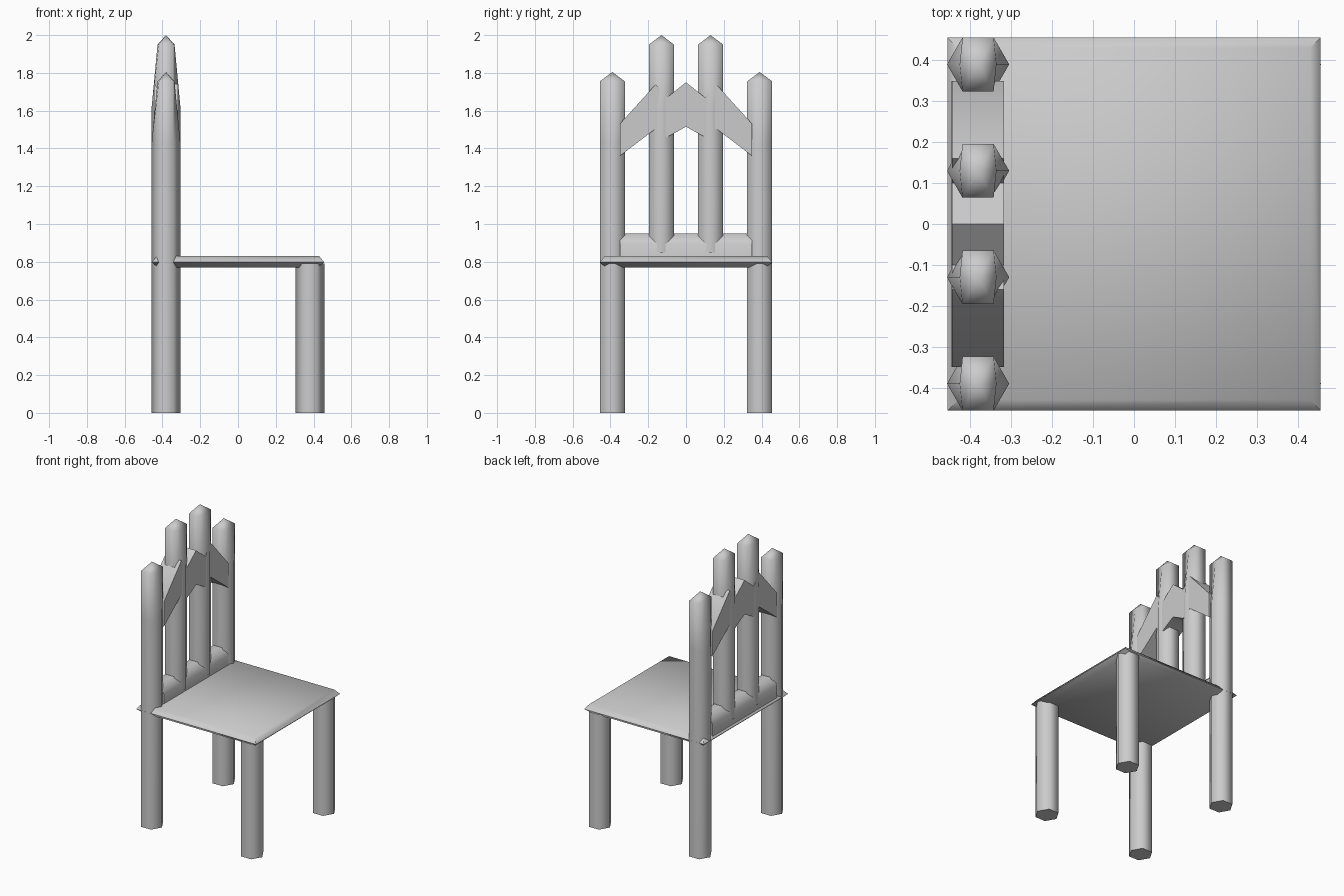
import bpy, bmesh, math

if "Cube" in bpy.data.objects:
    bpy.data.objects.remove(bpy.data.objects["Cube"])

LEG = 0.381      # leg centre offset along x
SIDE = 0.39      # leg centre offset along y
R = 0.076        # hexagon radius


def loft(name, rings):
    """Solid made from matching rings of points; a one-point ring is an apex."""
    bm = bmesh.new()
    vs = [[bm.verts.new(p) for p in ring] for ring in rings]
    for a, b in zip(vs, vs[1:]):
        n = len(a)
        for i in range(n):
            j = (i + 1) % n
            if len(b) == 1:
                bm.faces.new((a[i], a[j], b[0]))
            else:
                bm.faces.new((a[i], a[j], b[j], b[i]))
    for ring in (vs[0], vs[-1]):
        if len(ring) > 2:
            bm.faces.new(ring)
    bmesh.ops.recalc_face_normals(bm, faces=bm.faces[:])
    me = bpy.data.meshes.new(name)
    bm.to_mesh(me)
    bm.free()
    ob = bpy.data.objects.new(name, me)
    bpy.context.collection.objects.link(ob)
    bpy.ops.object.select_all(action='DESELECT')
    ob.select_set(True)
    bpy.context.view_layer.objects.active = ob
    bpy.ops.object.shade_smooth_by_angle(angle=math.radians(62))
    return ob


def hexagon(x, y, z, point=R):
    """Hexagon with its two points along x; 'point' is their reach."""
    pts = []
    for k in range(6):
        a = math.radians(60 * k)
        rx = point if k % 3 == 0 else R
        pts.append((x + rx * math.cos(a), y + R * math.sin(a), z))
    return pts


def post(name, y, bottom, taper, shoulder, tip):
    loft(name, [hexagon(-LEG, y, bottom), hexagon(-LEG, y, taper),
                hexagon(-LEG, y, shoulder, 0.045), [(-LEG, y, tip)]])


def square(h, z):
    return [(-h, -h, z), (h, -h, z), (h, h, z), (-h, h, z)]


# Seat slab with pointed rim
loft("seat", [square(0.425, 0.77), square(0.456, 0.798), square(0.43, 0.83)])

for s, side in ((-1, "right"), (1, "left")):
    # Front legs, back posts and tall centre slats
    loft(f"front_leg_{side}", [hexagon(LEG, s * SIDE, 0), hexagon(LEG, s * SIDE, 0.79)])
    post(f"back_post_{side}", s * SIDE, 0, 1.43, 1.755, 1.805)
    post(f"back_slat_{side}", s * 0.13, 0.85, 1.62, 1.95, 2.0)

# Lower back rail with chamfered top
rail = [(-0.446, 0.79), (-0.318, 0.79), (-0.318, 0.895), (-0.35, 0.95), (-0.412, 0.95), (-0.446, 0.895)]
loft("lower_back_rail", [[(x, y, z) for x, z in rail] for y in (-0.35, 0.35)])

# Arched upper rail: (y, bottom, top) stations
arch = [(-0.35, 1.36, 1.53), (-0.16, 1.505, 1.74), (-0.1, 1.46, 1.67), (0, 1.515, 1.75),
        (0.1, 1.46, 1.67), (0.16, 1.505, 1.74), (0.35, 1.36, 1.53)]
loft("upper_back_rail", [[(-0.445, y, b), (-0.318, y, b), (-0.318, y, t), (-0.445, y, t)]
                         for y, b, t in arch])
